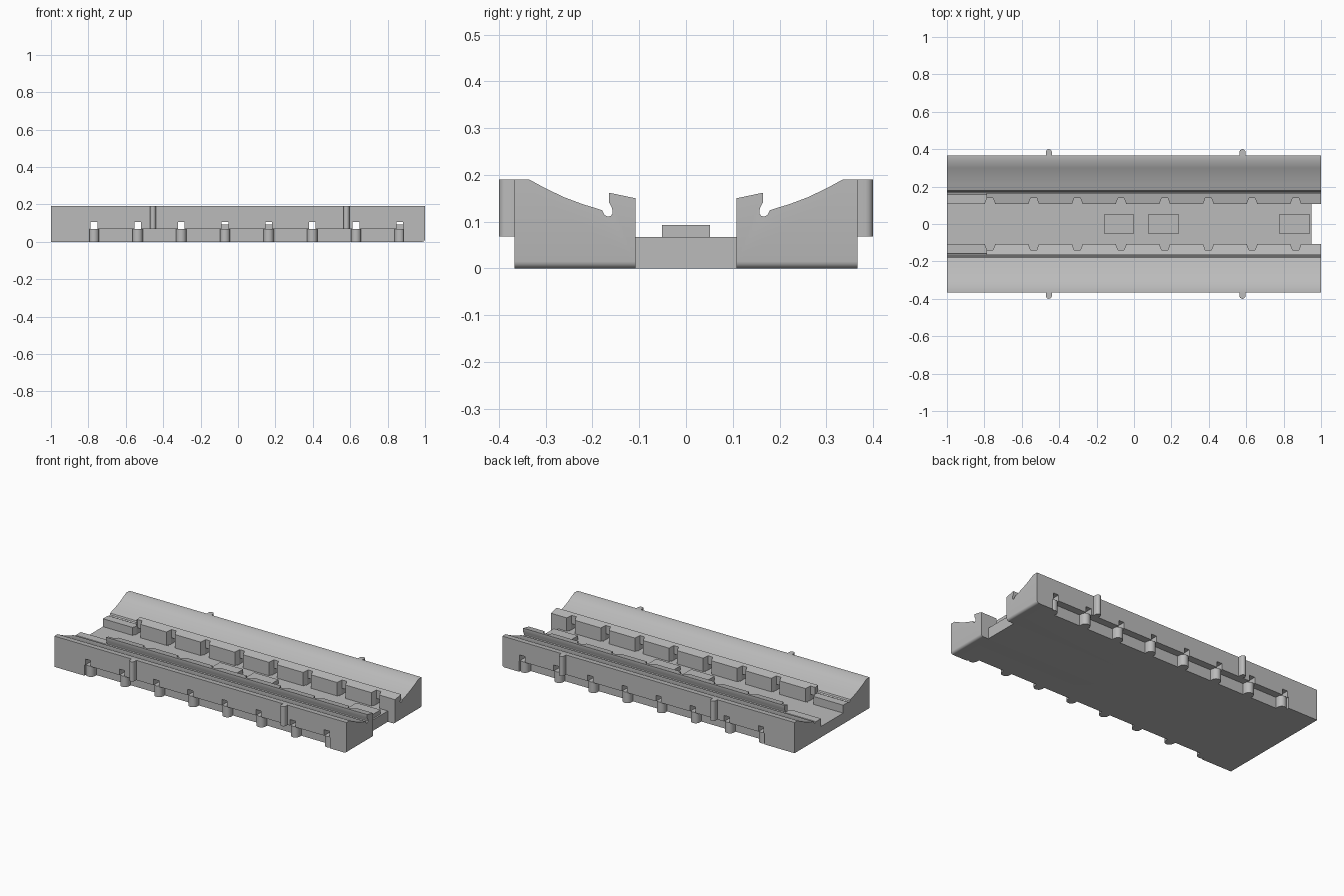
import bpy, bmesh, math
from mathutils import Vector

cube = bpy.data.objects.get("Cube")
if cube:
    bpy.data.objects.remove(cube, do_unlink=True)

gray = bpy.data.materials.new("plain gray")
gray.use_nodes = True
gray.diffuse_color = (0.5, 0.5, 0.5, 1)
gray.node_tree.nodes["Principled BSDF"].inputs["Base Color"].default_value = (0.5, 0.5, 0.5, 1)


def add_prism(bm, points, offset):
    """Extrude a closed outline of 3D points by an offset."""
    face = bm.faces.new([bm.verts.new(p) for p in points])
    new = bmesh.ops.extrude_face_region(bm, geom=[face])["geom"]
    bmesh.ops.translate(bm, vec=Vector(offset),
                        verts=[v for v in new if isinstance(v, bmesh.types.BMVert)])


def add_box(bm, x0, x1, y0, y1, z0, z1):
    add_prism(bm, [(x0, y0, z0), (x1, y0, z0), (x1, y1, z0), (x0, y1, z0)], (0, 0, z1 - z0))


def add_post(bm, x, width, y0, y1, z0, z1):
    """Upright post with a half-round outer side."""
    r = width / 2
    arc = [(x + r * math.cos(math.pi * i / 8), y1 - r + r * math.sin(math.pi * i / 8), z0)
           for i in range(9)]
    add_prism(bm, [(x - r, y0, z0), (x + r, y0, z0)] + arc, (0, 0, z1 - z0))


def finish(bm, name, cutter=False):
    bmesh.ops.recalc_face_normals(bm, faces=bm.faces)
    mesh = bpy.data.meshes.new(name)
    bm.to_mesh(mesh)
    bm.free()
    obj = bpy.data.objects.new(name, mesh)
    bpy.context.collection.objects.link(obj)
    mesh.materials.append(gray)
    if cutter:
        obj.hide_render = True
        obj.hide_set(True)
        obj.display_type = 'WIRE'
    return obj


def mirror(obj):
    mod = obj.modifiers.new("mirror", 'MIRROR')
    mod.use_axis = (False, True, False)
    mod.use_mirror_merge = False


def smooth(obj):
    bpy.ops.object.select_all(action='DESELECT')
    obj.select_set(True)
    bpy.context.view_layer.objects.active = obj
    bpy.ops.object.shade_smooth_by_angle(angle=math.radians(30))


stations = [-0.77 + i * 0.2335 for i in range(8)]
FLOOR = 0.067

# Side rail: sloped bank, hook groove and inner lip
profile = [(0.108, 0), (0.367, 0), (0.367, 0.19), (0.335, 0.19), (0.3, 0.171),
           (0.26, 0.152), (0.22, 0.137), (0.19, 0.128), (0.179, 0.124), (0.175, 0.115),
           (0.168, 0.111), (0.161, 0.112), (0.157, 0.118), (0.158, 0.129),
           (0.165, 0.142), (0.165, 0.162), (0.108, 0.15)]
bm = bmesh.new()
add_prism(bm, [(-1, y, z) for y, z in profile], (2, 0, 0))
edges = [e for e in bm.edges if all(v.co.x > 0.99 and v.co.z < 0.001 for v in e.verts)]
bmesh.ops.bevel(bm, geom=edges, offset=0.015, segments=4, profile=0.5, affect='EDGES')
rail = finish(bm, "side_rails")

# Cutters: outer lower recess, through windows, lip notches, lowered lip end
recess = bmesh.new()
add_box(recess, -0.795, 0.885, 0.322, 0.45, -0.1, 0.068)
windows = bmesh.new()
notches = bmesh.new()
for x in stations:
    add_box(windows, x - 0.018, x + 0.018, 0.05, 0.45, 0.0665, 0.105)
    add_prism(notches, [(x - 0.031, 0.1, FLOOR), (x + 0.031, 0.1, FLOOR),
                        (x + 0.016, 0.14, FLOOR), (x - 0.016, 0.14, FLOOR)], (0, 0, 0.2))
low_end = bmesh.new()
add_box(low_end, -1.1, -0.788, 0.05, 0.1655, 0.116, 0.3)
for label, cut in (("recess", recess), ("window", windows),
                   ("notch", notches), ("low_lip", low_end)):
    mod = rail.modifiers.new(label, 'BOOLEAN')
    mod.operation = 'DIFFERENCE'
    mod.solver = 'EXACT'
    mod.object = finish(cut, label + "_cutter", cutter=True)
mirror(rail)
smooth(rail)

# Floor between the rails
bm = bmesh.new()
add_box(bm, -1, 0.95, -0.109, 0.109, 0, FLOOR)
finish(bm, "floor")

# Raised blocks on the floor
bm = bmesh.new()
for x0, x1 in ((-0.16, 0.0), (0.075, 0.24), (0.775, 0.94)):
    add_box(bm, x0, x1, -0.051, 0.051, FLOOR - 0.01, 0.093)
finish(bm, "floor_blocks")

# Rounded clips along the lower edge
bm = bmesh.new()
for x in stations:
    add_post(bm, x, 0.055, 0.31, 0.365, 0, 0.0675)
clips = finish(bm, "edge_clips")
mirror(clips)
smooth(clips)

# Upright pegs on the outer walls
bm = bmesh.new()
for x in (-0.455, 0.58):
    add_post(bm, x, 0.032, 0.36, 0.4, 0.068, 0.19)
pegs = finish(bm, "wall_pegs")
mirror(pegs)
smooth(pegs)
